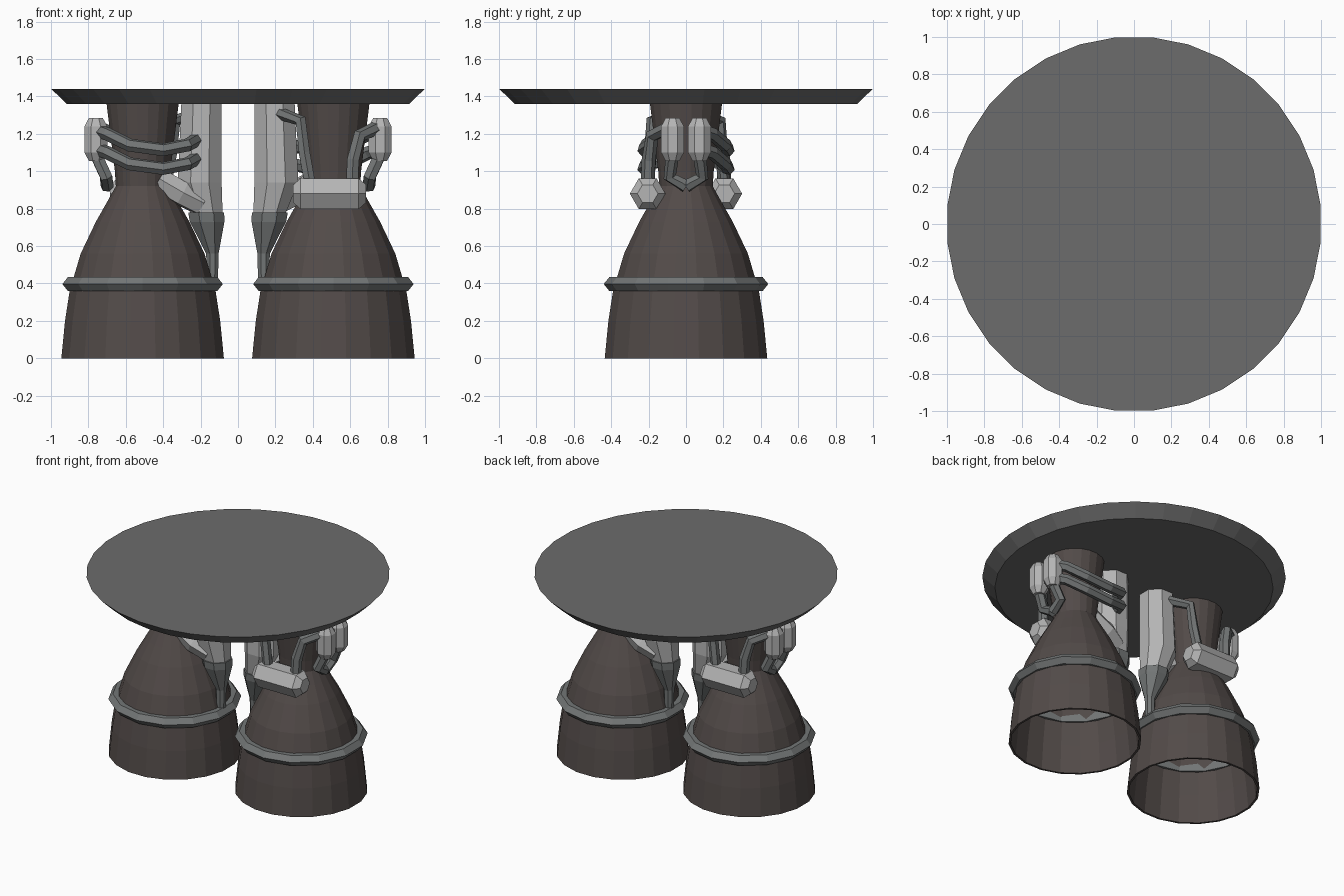
import bpy, bmesh
from math import pi, sin, cos, radians
from mathutils import Vector, Matrix

if "Cube" in bpy.data.objects:
    bpy.data.objects.remove(bpy.data.objects["Cube"])


def material(name, rgb):
    m = bpy.data.materials.new(name)
    m.diffuse_color = (*rgb, 1)
    m.use_nodes = True
    m.node_tree.nodes["Principled BSDF"].inputs["Base Color"].default_value = m.diffuse_color
    return m


BELL = material("bell_metal", (0.085, 0.07, 0.066))
PIPE = material("pipe_grey", (0.17, 0.18, 0.18))
LIGHT = material("pale_metal", (0.46, 0.46, 0.46))
PLATE = material("plate_grey", (0.15, 0.15, 0.15))


def loft(name, rings, mat, closed=False, caps=True):
    """Skin a list of equal-length point rings."""
    bm = bmesh.new()
    vs = [[bm.verts.new(p) for p in r] for r in rings]
    n = len(vs[0])
    pairs = list(zip(vs, vs[1:])) + ([(vs[-1], vs[0])] if closed else [])
    for a, b in pairs:
        for i in range(n):
            j = (i + 1) % n
            bm.faces.new((a[i], a[j], b[j], b[i]))
    if caps and not closed:
        bm.faces.new(vs[0][::-1])
        bm.faces.new(vs[-1])
    bmesh.ops.recalc_face_normals(bm, faces=bm.faces[:])
    me = bpy.data.meshes.new(name)
    bm.to_mesh(me)
    bm.free()
    me.materials.append(mat)
    ob = bpy.data.objects.new(name, me)
    bpy.context.collection.objects.link(ob)
    return ob


def circle(c, r, n, off=0.5):
    return [Vector(c) + Vector((r * cos((i + off) * 2 * pi / n),
                                r * sin((i + off) * 2 * pi / n), 0)) for i in range(n)]


def lathe(name, profile, mat, n, closed=False):
    """Profile of (x, y, z, radius) stacked along z."""
    return loft(name, [circle(p[:3], p[3], n) for p in profile], mat, closed)


def tube(name, pts, r, mat=PIPE, n=6):
    """Low-poly pipe along a few points, mitred at the bends."""
    pts = [Vector(p) for p in pts]
    rings, up = [], None
    for i, p in enumerate(pts):
        t = (pts[min(i + 1, len(pts) - 1)] - pts[max(i - 1, 0)]).normalized()
        ref = up or (Vector((0, 0, 1)) if abs(t.z) < 0.8 else Vector((1, 0, 0)))
        up = (ref - t * ref.dot(t)).normalized()
        side = t.cross(up)
        rings.append([p + r * (side * cos(k * 2 * pi / n) + up * sin(k * 2 * pi / n))
                      for k in range(n)])
    return loft(name, rings, mat)


# mounting plate
lathe("mounting_plate", [(0, 0, 1.36, 0.92), (0, 0, 1.44, 1.003)], PLATE, 32)

CX = 0.51
parts = []

# open bell nozzle with thin wall, narrowing to the throat and flaring to the neck
outer = [(0, 0.44), (0.2, 0.42), (0.36, 0.395), (0.56, 0.335), (0.73, 0.253),
         (0.84, 0.19), (0.92, 0.145), (1.0, 0.15), (1.36, 0.195)]
inner = [(z, r - 0.015) for z, r in outer]
parts.append(lathe("nozzle", [(CX, 0, z, r) for z, r in outer + inner[::-1]], BELL, 20, True))

# manifold ring around the bell
rings = []
for k in range(14):
    a = (k + 0.5) * 2 * pi / 14
    d = Vector((cos(a), sin(a), 0))
    rings.append([Vector((CX, 0, 0.397)) + d * rr + Vector((0, 0, zz)) for rr, zz in
                  ((0.37, -0.037), (0.41, -0.037), (0.44, 0), (0.41, 0.037), (0.37, 0.037))])
parts.append(loft("manifold_ring", rings, PIPE, True))

# turbopump column, its funnel and feed pipe to the ring
parts.append(lathe("pump_column", [(0.165, 0, 0.76, 0.09), (0.205, 0, 0.94, 0.127),
                                   (0.195, 0, 1.36, 0.117)], LIGHT, 8))
parts.append(lathe("pump_funnel", [(0.17, 0, 0.78, 0.104), (0.165, 0, 0.73, 0.1),
                                   (0.137, 0, 0.56, 0.036), (0.137, 0, 0.4, 0.032),
                                   (0.15, 0, 0.37, 0.03)], PIPE, 8))
parts.append(tube("pump_elbow", [(0.2, 0.04, 0.83), (0.3, 0.07, 0.88), (0.42, 0.06, 0.95)], 0.07, LIGHT))

# front horizontal tank
ty, tz = -0.205, 0.88
tank = []
for x, r in ((0.295, 0.055), (0.335, 0.095), (0.645, 0.095), (0.685, 0.055)):
    tank.append([Vector((x, ty + r * cos(k * pi / 3), tz + r * sin(k * pi / 3))) for k in range(6)])
parts.append(loft("front_tank", tank, LIGHT))

# tank risers
parts.append(tube("tank_riser_inner", [(0.385, ty, 0.93), (0.355, -0.19, 1.1), (0.335, -0.18, 1.27),
                                       (0.22, -0.08, 1.31)], 0.034))
parts.append(tube("tank_riser_outer", [(0.61, ty, 0.93), (0.615, -0.2, 1.06), (0.65, -0.18, 1.19),
                                       (0.76, -0.08, 1.24)], 0.037))

# pair of outer pods with drain pipes meeting under them
for s in (-1, 1):
    y = 0.072 * s
    parts.append(lathe("outer_pod", [(0.76, y, 1.055, 0.04), (0.76, y, 1.1, 0.066),
                                     (0.76, y, 1.24, 0.066), (0.76, y, 1.285, 0.04)], LIGHT, 8))
    parts.append(tube("pod_drain", [(0.76, y, 1.09), (0.705, y * 1.2, 0.97), (0.70, 0, 0.92)], 0.036))

# two pipes wrapping the back of the neck from pump to pods
for dz in (0, -0.1):
    parts.append(tube("neck_pipe", [(0.22, 0.08, 1.17 + dz), (0.27, 0.19, 1.14 + dz),
                                    (0.4, 0.225, 1.115 + dz), (0.58, 0.21, 1.14 + dz),
                                    (0.70, 0.14, 1.2 + dz), (0.76, 0.08, 1.22 + dz)], 0.036))

# second engine: half turn about the centre
for ob in parts:
    twin = bpy.data.objects.new(ob.name + "_twin", ob.data)
    twin.matrix_world = Matrix.Rotation(pi, 4, 'Z')
    bpy.context.collection.objects.link(twin)
